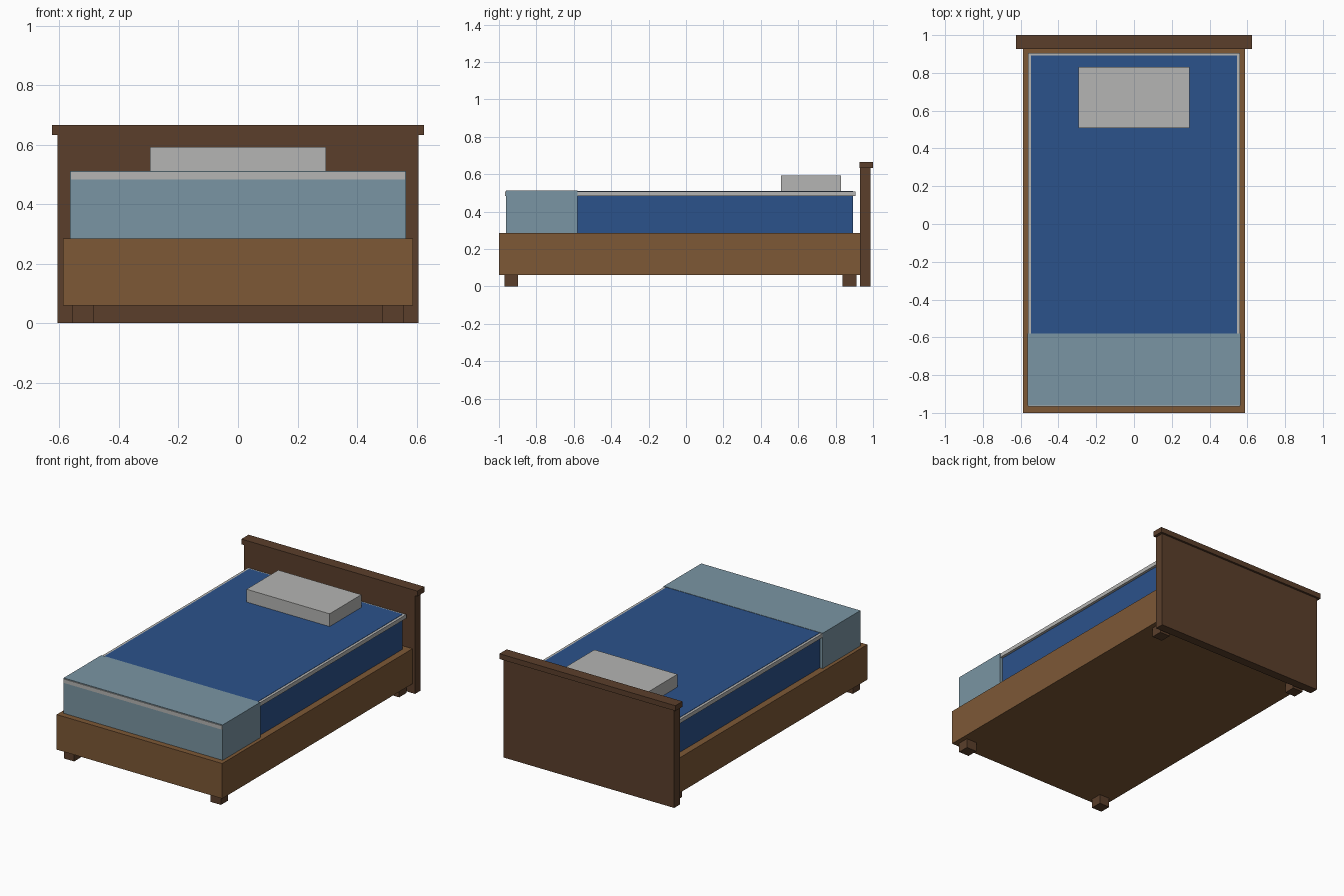
import bpy

if "Cube" in bpy.data.objects:
    bpy.data.objects.remove(bpy.data.objects["Cube"])


def material(name, rgb):
    """Flat colour from sRGB 0-255 values."""
    m = bpy.data.materials.new(name)
    lin = [((c / 255 + 0.055) / 1.055) ** 2.4 for c in rgb]
    m.diffuse_color = (*lin, 1)
    m.use_nodes = True
    m.node_tree.nodes["Principled BSDF"].inputs["Base Color"].default_value = m.diffuse_color
    return m


dark_wood = material("dark wood", (91, 63, 43))
wood = material("wood", (125, 88, 54))
blue = material("blue blanket", (43, 82, 139))
teal = material("pale blue throw", (122, 149, 163))
white = material("white linen", (181, 181, 179))


def box(name, x, y, z, mat):
    """Box spanning the given (min, max) ranges."""
    bpy.ops.mesh.primitive_cube_add(size=1, location=[sum(r) / 2 for r in (x, y, z)])
    ob = bpy.context.object
    ob.name = name
    ob.scale = [r[1] - r[0] for r in (x, y, z)]
    bpy.ops.object.transform_apply(location=False, rotation=False, scale=True)
    ob.data.materials.append(mat)
    return ob


# Wooden structure
box("bed_frame", (-0.588, 0.588), (-1.0, 0.93), (0.06, 0.285), wood)
box("headboard", (-0.607, 0.607), (0.93, 0.987), (0, 0.632), dark_wood)
box("headboard_cap", (-0.625, 0.625), (0.927, 1.0), (0.632, 0.666), dark_wood)

# Feet
for side, xs in (("left", (-0.558, -0.485)), ("right", (0.485, 0.558))):
    for end, ys in (("front", (-0.97, -0.897)), ("back", (0.838, 0.911))):
        box(f"{end}_{side}_foot", xs, ys, (0, 0.06), dark_wood)

# Bedding: the blanket rises just through the sheet, leaving a pale border
box("sheet", (-0.562, 0.562), (-0.967, 0.905), (0.483, 0.508), white)
box("blanket", (-0.545, 0.545), (-0.94, 0.892), (0.285, 0.510), blue)
box("folded_throw", (-0.565, 0.565), (-0.962, -0.58), (0.285, 0.512), teal)
box("pillow", (-0.295, 0.295), (0.508, 0.83), (0.508, 0.592), white)
